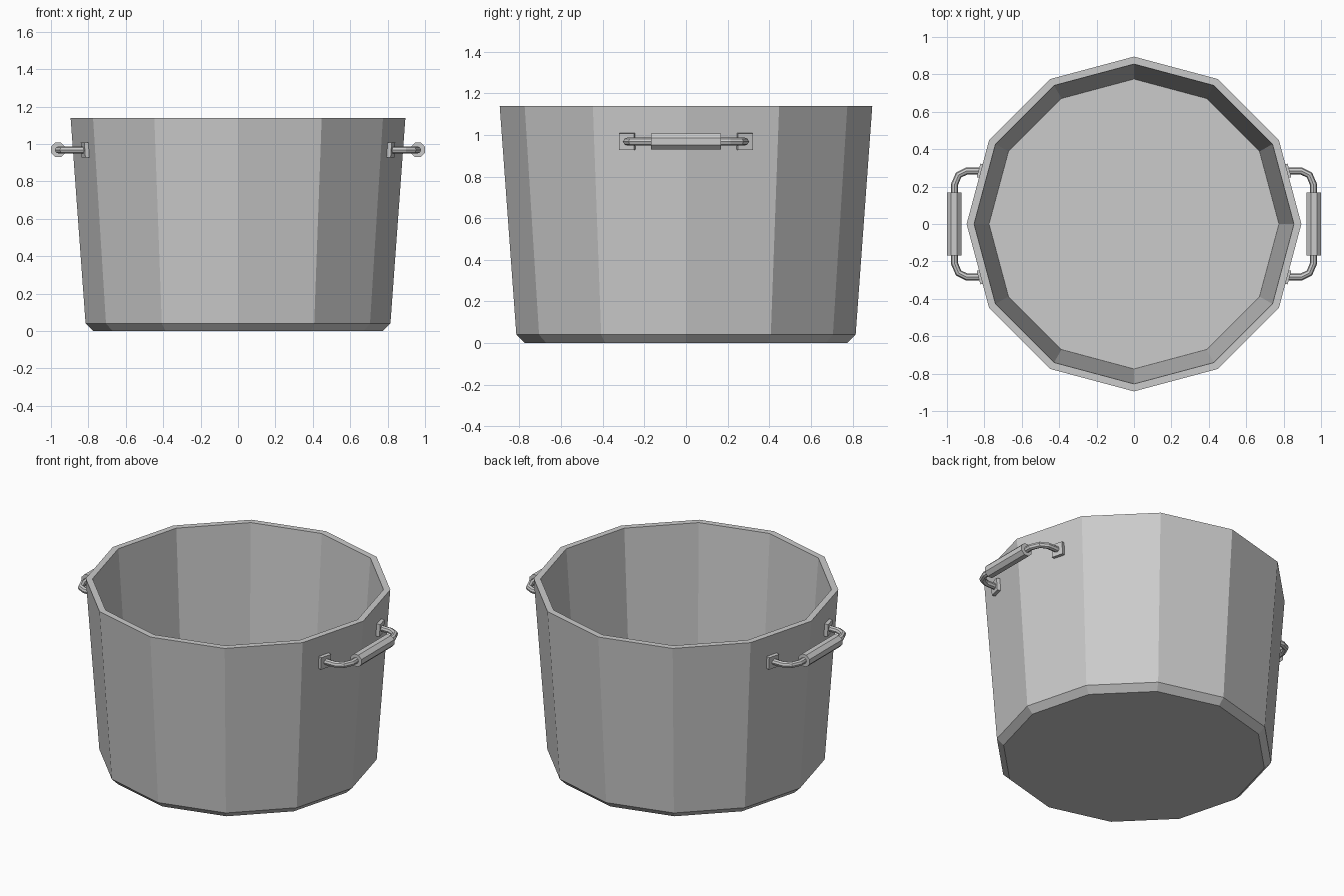
import bpy, bmesh
from math import cos, sin, pi, radians
from mathutils import Matrix, Vector

cube = bpy.data.objects.get("Cube")
if cube:
    bpy.data.objects.remove(cube)

metal = bpy.data.materials.new("grey metal")
metal.use_nodes = True
GREY = (0.6, 0.6, 0.6, 1)
metal.diffuse_color = GREY
metal.node_tree.nodes["Principled BSDF"].inputs["Base Color"].default_value = GREY


def add_object(name, data, mirrored=False):
    obj = bpy.data.objects.new(name, data)
    bpy.context.collection.objects.link(obj)
    data.materials.append(metal)
    if mirrored:
        obj.modifiers.new("both_sides", "MIRROR").use_axis[0] = True
    return obj


def mesh_from(bm, name):
    bmesh.ops.recalc_face_normals(bm, faces=bm.faces)
    mesh = bpy.data.meshes.new(name)
    bm.to_mesh(mesh)
    bm.free()
    return mesh


def lathe(name, profile, sides):
    """Flat-sided solid from (radius, height) rings, capped at both ends."""
    bm = bmesh.new()
    rings = [[bm.verts.new((r * cos(2 * pi * i / sides), r * sin(2 * pi * i / sides), z))
              for i in range(sides)] for r, z in profile]
    for low, high in zip(rings, rings[1:]):
        for i in range(sides):
            j = (i + 1) % sides
            bm.faces.new((low[i], low[j], high[j], high[i]))
    bm.faces.new(rings[0])
    bm.faces.new(rings[-1])
    return add_object(name, mesh_from(bm, name))


# Pot: chamfered base, tapered wall, flat rim, hollow inside
lathe("pot_body", [(0.775, 0), (0.815, 0.04), (0.895, 1.14),
                   (0.855, 1.14), (0.775, 0.04)], 12)

HANDLE_Z = 0.968
BAR_X = 0.96
LEG_Y = 0.283

# Bent handle rods
half = [(0.81, LEG_Y), (0.895, LEG_Y), (0.938, 0.262), (BAR_X, 0.21)]
path = half + [(x, -y) for x, y in reversed(half)]
rod = bpy.data.curves.new("handle_rod", "CURVE")
rod.dimensions = "3D"
rod.bevel_depth = 0.019
rod.bevel_resolution = 2
rod.use_fill_caps = True
spline = rod.splines.new("POLY")
spline.points.add(len(path) - 1)
for point, (x, y) in zip(spline.points, path):
    point.co = (x, y, HANDLE_Z, 1)
spline.use_smooth = False
add_object("handle_rod", rod, mirrored=True)

# Octagonal grips around the rods
bm = bmesh.new()
radius = 0.0385 / cos(pi / 8)
bmesh.ops.create_cone(
    bm, cap_ends=True, segments=8, radius1=radius, radius2=radius, depth=0.335,
    matrix=Matrix.Translation((0.9615, 0, HANDLE_Z))
    @ Matrix.Rotation(pi / 2, 4, "X") @ Matrix.Rotation(pi / 8, 4, "Z"))
add_object("handle_grip", mesh_from(bm, "handle_grip"), mirrored=True)

# Mounting plates lying on the sloped wall facets
for side, name in ((1, "back_plate"), (-1, "front_plate")):
    bm = bmesh.new()
    bmesh.ops.create_cube(
        bm, size=1,
        matrix=Matrix.Translation((0.817, side * LEG_Y, HANDLE_Z))
        @ Matrix.Rotation(side * radians(15), 4, "Z")
        @ Matrix.Rotation(radians(4), 4, "Y")
        @ Matrix.Diagonal((0.024, 0.075, 0.08, 1)))
    add_object(name, mesh_from(bm, name), mirrored=True)
